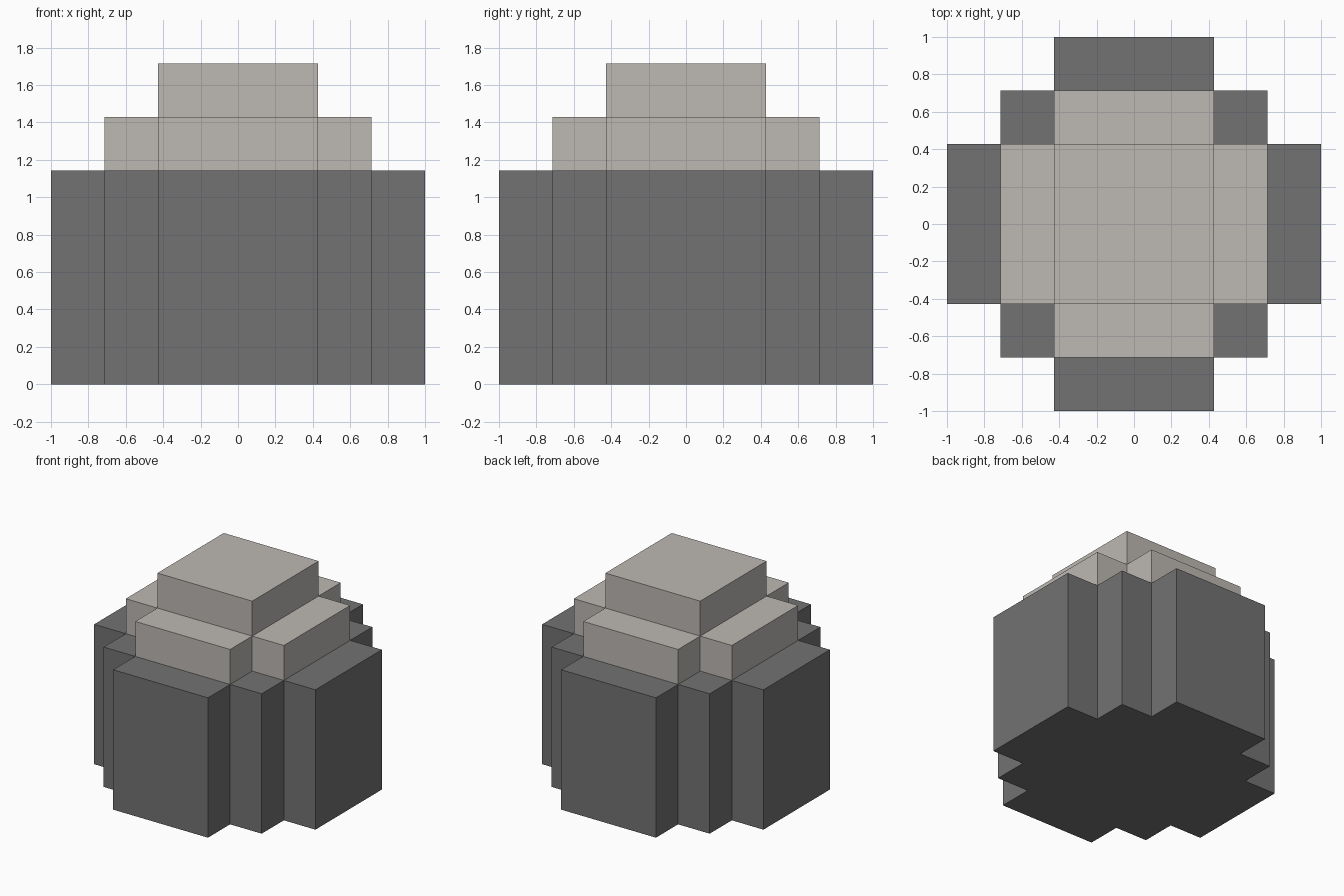
import bpy
import bmesh

old = bpy.data.objects.get("Cube")
if old:
    bpy.data.objects.remove(old, do_unlink=True)

UNIT = 2 / 7
LINES = [n * UNIT for n in (-3.5, -2.5, -1.5, 1.5, 2.5, 3.5)]


def material(name, rgb):
    mat = bpy.data.materials.new(name)
    mat.use_nodes = True
    colour = (*rgb, 1)
    mat.diffuse_color = colour
    mat.node_tree.nodes["Principled BSDF"].inputs["Base Color"].default_value = colour
    return mat


def stepped_tier(name, reach, low, high, mat, has_bottom=False):
    """Prism over the diamond of grid cells within reach; covered cells get no top."""
    bm = bmesh.new()
    steps = range(-reach, reach + 1)
    cells = {(i, j) for i in steps for j in steps if abs(i) + abs(j) <= reach}

    def face(points):
        bm.faces.new([bm.verts.new(p) for p in points])

    for i, j in cells:
        x0, x1 = LINES[i + 2], LINES[i + 3]
        y0, y1 = LINES[j + 2], LINES[j + 3]
        ring = [(x0, y0), (x1, y0), (x1, y1), (x0, y1)]
        if abs(i) + abs(j) == reach:
            face([(x, y, high) for x, y in ring])
        if has_bottom:
            face([(x, y, low) for x, y in reversed(ring)])
        # Walls on the outer edges of the tier
        for k, (di, dj) in enumerate([(0, -1), (1, 0), (0, 1), (-1, 0)]):
            if (i + di, j + dj) not in cells:
                a, b = ring[k], ring[(k + 1) % 4]
                face([(*a, low), (*b, low), (*b, high), (*a, high)])

    bmesh.ops.remove_doubles(bm, verts=bm.verts[:], dist=0.0001)
    bmesh.ops.dissolve_limit(bm, angle_limit=0.01, verts=bm.verts[:], edges=bm.edges[:])
    mesh = bpy.data.meshes.new(name)
    bm.to_mesh(mesh)
    bm.free()
    mesh.materials.append(mat)
    obj = bpy.data.objects.new(name, mesh)
    bpy.context.collection.objects.link(obj)


dark = material("dark grey", (0.17, 0.17, 0.17))
pale = material("pale warm grey", (0.51, 0.485, 0.455))

# Dark body, then the two pale steps on top
stepped_tier("base", 2, 0, 4 * UNIT, dark, has_bottom=True)
stepped_tier("middle_step", 1, 4 * UNIT, 5 * UNIT, pale)
stepped_tier("top_block", 0, 5 * UNIT, 6 * UNIT, pale)
